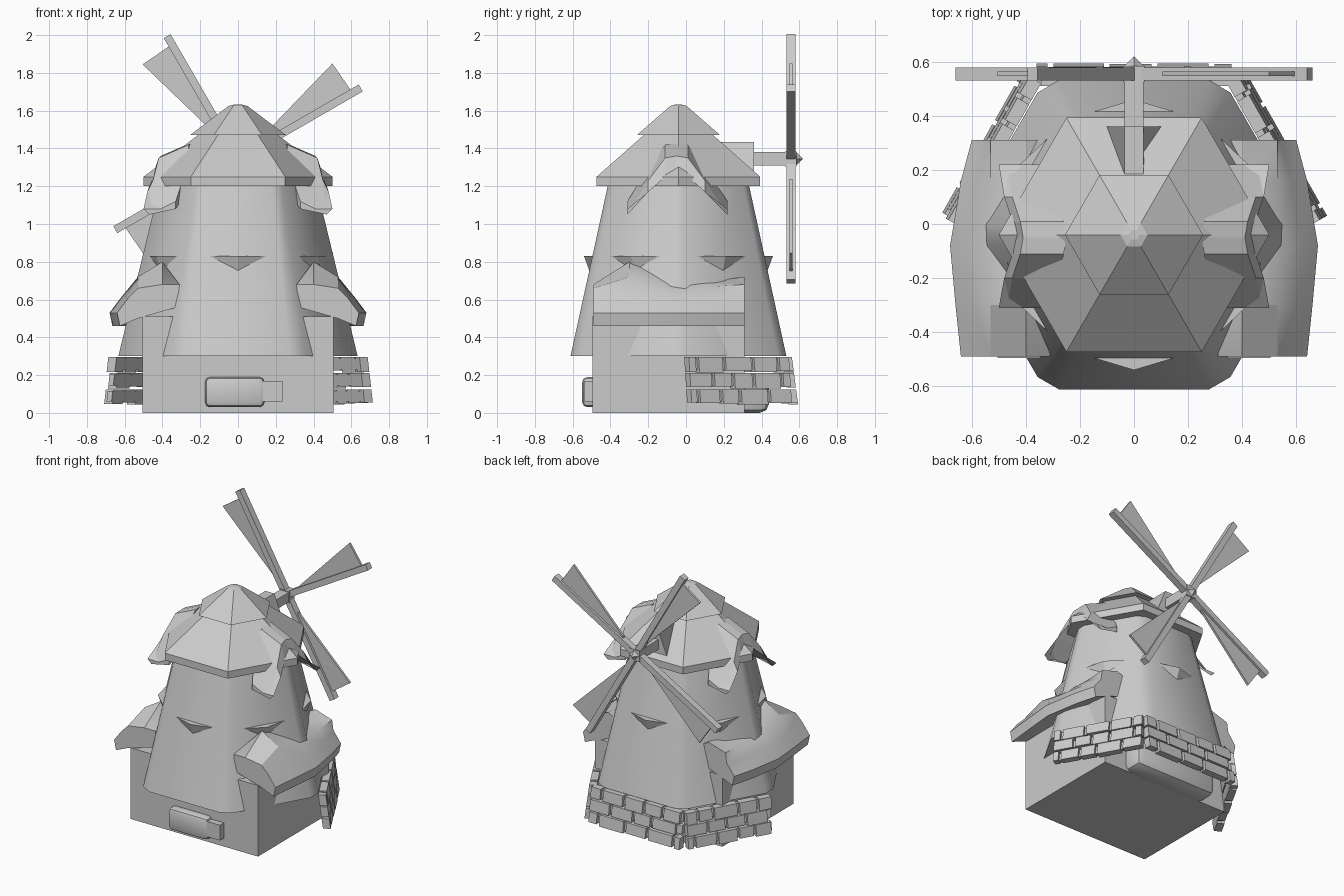
import bpy, bmesh, math, random
from mathutils import Vector, Matrix

random.seed(4)
cube = bpy.data.objects.get("Cube")
if cube:
    bpy.data.objects.remove(cube)

grey = bpy.data.materials.new("plain_grey")
grey.use_nodes = True
grey.diffuse_color = (0.6, 0.6, 0.6, 1)
grey.node_tree.nodes["Principled BSDF"].inputs["Base Color"].default_value = (0.6, 0.6, 0.6, 1)

CY = -0.04                  # centre line of the tower in y
HUB = Vector((0, 0.555, 1.345))


def finish(name, bm, smooth=None):
    bmesh.ops.recalc_face_normals(bm, faces=bm.faces)
    me = bpy.data.meshes.new(name)
    bm.to_mesh(me)
    bm.free()
    ob = bpy.data.objects.new(name, me)
    bpy.context.collection.objects.link(ob)
    me.materials.append(grey)
    if smooth:
        bpy.ops.object.select_all(action='DESELECT')
        ob.select_set(True)
        bpy.context.view_layer.objects.active = ob
        bpy.ops.object.shade_smooth_by_angle(angle=math.radians(smooth))
    return ob


def loft(name, rings, smooth=None):
    """Skin a list of equal point rings and cap both ends."""
    bm = bmesh.new()
    loops = [[bm.verts.new(p) for p in r] for r in rings]
    n = len(rings[0])
    for a, b in zip(loops, loops[1:]):
        for i in range(n):
            j = (i + 1) % n
            bm.faces.new((a[i], a[j], b[j], b[i]))
    bm.faces.new(loops[0])
    bm.faces.new(loops[-1])
    return finish(name, bm, smooth)


def box(name, lo, hi, bevel=0.0):
    lo, hi = Vector(lo), Vector(hi)
    bm = bmesh.new()
    size = Matrix.Diagonal((*(hi - lo), 1))
    bmesh.ops.create_cube(bm, size=1, matrix=Matrix.Translation((lo + hi) / 2) @ size)
    if bevel:
        bmesh.ops.bevel(bm, geom=bm.edges[:], offset=bevel, segments=2,
                        profile=0.5, affect='EDGES')
    return finish(name, bm, 40 if bevel else None)


def hexagon(r, z, cut=0.0):
    """Hexagon with corners on the x axis; cut chamfers the corners."""
    c = [Vector((r * math.cos(k * math.pi / 3), CY + r * math.sin(k * math.pi / 3), z))
         for k in range(6)]
    if not cut:
        return c
    pts = []
    for k in range(6):
        pts += [c[k].lerp(c[k - 1], cut), c[k].lerp(c[(k + 1) % 6], cut)]
    return pts


# Base block with a rounded plaque in front and a boulder behind
box("base_block", (-0.505, -0.495, 0), (0.505, 0.31, 0.51))
box("front_stone", (-0.175, -0.55, 0.03), (0.14, -0.46, 0.19), 0.028)
box("front_stone_end", (0.11, -0.54, 0.06), (0.235, -0.46, 0.17))
box("back_boulder", (-0.33, 0.25, 0.0), (0.33, 0.44, 0.2), 0.05)

# Tapered tower
loft("tower", [hexagon(0.66, 0.3, 0.08), hexagon(0.43, 1.21, 0.08)], 35)

# Main roof and its cap
loft("roof", [hexagon(0.5, 1.2), hexagon(0.5, 1.25), hexagon(0.2, 1.48)])
loft("roof_cap", [hexagon(0.255, 1.47), hexagon(0.05, 1.625), hexagon(0.02, 1.632)])

# Pointed ledges, one on each tower face
for k in range(6):
    turn = Matrix.Translation((0, CY, 0)) @ Matrix.Rotation(k * math.pi / 3, 4, 'Z')
    bm = bmesh.new()
    bmesh.ops.convex_hull(bm, input=[bm.verts.new(turn @ Vector(p)) for p in (
        (-0.2, -0.44, 0.83), (0.2, -0.44, 0.83), (0, -0.5, 0.83), (0, -0.465, 0.735))])
    finish("tower_ledge", bm)

# Arched dormer covers on both sides of the roof: (y, top, bottom, inner x, outer x)
ARCH = [(-0.31, 1.12, 1.08, 0.33, 0.47), (-0.2, 1.3, 1.17, 0.27, 0.45),
        (-0.11, 1.42, 1.25, 0.26, 0.42), (-0.05, 1.43, 1.28, 0.25, 0.41),
        (0.01, 1.42, 1.25, 0.26, 0.42), (0.1, 1.3, 1.17, 0.27, 0.45),
        (0.22, 1.12, 1.08, 0.33, 0.47)]
# Curled side awnings: (y, lift of the peak, outward shift)
AWNING = [(-0.49, -0.04, -0.02), (-0.3, 0.08, 0.0), (-0.08, 0.0, 0.02),
          (0.16, -0.02, -0.02), (0.31, 0.0, -0.06)]
for s, side in ((1, "left"), (-1, "right")):
    loft(side + "_roof_arch", [
        [(s * a, y, t), (s * b, y, t - 0.07), (s * (b + 0.03), y, low), (s * a, y, low)]
        for y, t, low, a, b in ARCH])
    loft(side + "_awning", [
        [(s * 0.31, y, 0.68), (s * 0.4, y, 0.72 + up), (s * 0.53, y, 0.68 + up / 2),
         (s * (0.6 + dx), y, 0.61), (s * (0.66 + dx), y, 0.53),
         (s * (0.645 + dx), y, 0.46), (s * (0.55 + dx), y, 0.5), (s * 0.32, y, 0.56)]
        for y, up, dx in AWNING], 30)

# Brick courses around the rear half
corners = [Vector(p) for p in ((0.66, 0, 0), (0.36, 0.53, 0), (-0.36, 0.53, 0), (-0.66, 0, 0))]


def brick(name, a, b, z0, z1, depth):
    along = (b - a).normalized()
    out = Vector((along.y, -along.x, 0))
    if out.dot((a + b) / 2) < 0:
        out = -out
    rings = []
    for z in (z0, z1):
        lean = out * (0.3 - z) * 0.13
        rings.append([p + lean + o + Vector((0, 0, z)) for p, o in (
            (a, -out * 0.02), (b, -out * 0.02), (b, out * depth), (a, out * depth))])
    loft(name, rings)


for a, b in zip(corners, corners[1:]):
    for row in range(3):
        z = 0.055 + row * 0.085
        brick("brick_course", a, b, z + 0.005, z + 0.062, 0.01)
        t = 0.0 if row % 2 else -0.12
        while t < 1:
            w = random.uniform(0.18, 0.3)
            p, q = max(t, 0), min(t + w - 0.03, 1)
            if q - p > 0.05:
                grow = random.uniform(0, 0.012)
                brick("brick", a.lerp(b, p), a.lerp(b, q), z - grow, z + 0.07, 0.03)
            t += w

# Sail axle, its dormer housing and hub
loft("axle_housing", [
    [(-w, y, 1.28), (w, y, 1.28), (0.035, y, 1.435), (-0.035, y, 1.435)]
    for y, w in ((0.08, 0.035), (0.17, 0.04), (0.36, 0.1))])
box("axle", (-0.035, 0.3, 1.31), (0.035, 0.54, 1.38))
box("hub", (-0.04, 0.525, 1.305), (0.04, 0.585, 1.385))
bm = bmesh.new()
bmesh.ops.create_cone(bm, cap_ends=True, segments=4, radius1=0.04, radius2=0, depth=0.04,
                      matrix=Matrix.Translation(HUB + Vector((0, 0.045, 0)))
                      @ Matrix.Rotation(-math.pi / 2, 4, 'X'))
finish("hub_tip", bm)

# Four sails: a spar with a widening vane on one side
for k in range(4):
    ang = math.radians(30 + 90 * k)
    u = Vector((math.cos(ang), 0, math.sin(ang)))
    v = Vector((-math.sin(ang), 0, math.cos(ang)))

    def plate(name, outline, thick):
        loft(name, [[HUB + u * x + v * w + Vector((0, y, 0)) for x, w in outline]
                    for y in (-thick, thick)])

    plate("sail_spar", [(0, -0.021), (0.75, -0.021), (0.75, 0.021), (0, 0.021)], 0.024)
    plate("sail_vane", [(0.12, 0), (0.7, 0), (0.685, 0.187), (0.14, 0.03)], 0.008)
